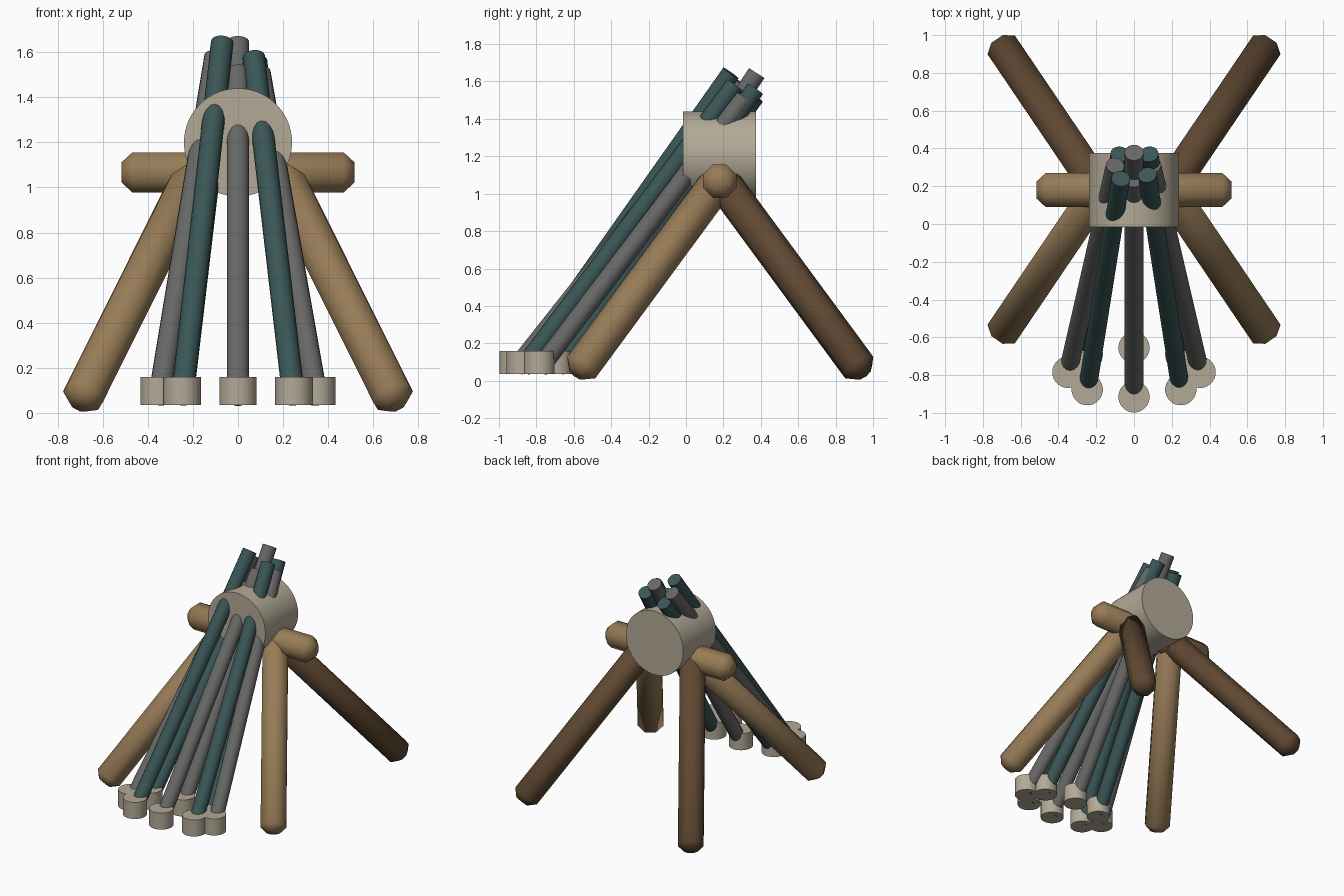
import bpy
import bmesh
import math
from mathutils import Vector, Matrix

old = bpy.data.objects.get("Cube")
if old:
    bpy.data.objects.remove(old, do_unlink=True)


def material(name, rgb):
    m = bpy.data.materials.new(name)
    m.use_nodes = True
    color = (*rgb, 1.0)
    m.diffuse_color = color
    bsdf = next(n for n in m.node_tree.nodes if n.type == 'BSDF_PRINCIPLED')
    bsdf.inputs["Base Color"].default_value = color
    bsdf.inputs["Roughness"].default_value = 0.8
    return m


STONE = material("pale stone", (0.45, 0.40, 0.31))
TAN = material("tan wood", (0.31, 0.20, 0.095))
BROWN = material("dark brown wood", (0.115, 0.065, 0.032))
TEAL = material("dark teal", (0.042, 0.092, 0.092))
GRAY = material("gray metal", (0.135, 0.137, 0.133))


def pole(name, start, end, radius, sides, mat, chamfer=0.0, smooth=30):
    """Closed cylinder between two points, optionally with chamfered ends."""
    start, end = Vector(start), Vector(end)
    axis = end - start
    length = axis.length
    rings = [(0, radius), (length, radius)]
    if chamfer:
        rings = [(0, radius - chamfer), (chamfer, radius),
                 (length - chamfer, radius), (length, radius - chamfer)]
    bm = bmesh.new()
    loops = []
    for z, r in rings:
        angles = [math.tau * (i + 0.5) / sides for i in range(sides)]
        loops.append([bm.verts.new((r * math.cos(a), r * math.sin(a), z)) for a in angles])
    for low, high in zip(loops, loops[1:]):
        for i in range(sides):
            j = (i + 1) % sides
            bm.faces.new((low[i], low[j], high[j], high[i]))
    bm.faces.new(loops[0][::-1])
    bm.faces.new(loops[-1])
    turn = axis.to_track_quat('Z', 'Y').to_matrix().to_4x4()
    bm.transform(Matrix.Translation(start) @ turn)
    mesh = bpy.data.meshes.new(name)
    bm.to_mesh(mesh)
    bm.free()
    mesh.materials.append(mat)
    obj = bpy.data.objects.new(name, mesh)
    bpy.context.collection.objects.link(obj)
    bpy.ops.object.select_all(action='DESELECT')
    obj.select_set(True)
    bpy.context.view_layer.objects.active = obj
    bpy.ops.object.shade_smooth_by_angle(angle=math.radians(smooth))
    return obj


# Drum and the crossbar through it
pole("drum", (0, -0.015, 1.2), (0, 0.375, 1.2), 0.24, 48, STONE)
pole("crossbar", (-0.517, 0.18, 1.067), (0.517, 0.18, 1.067), 0.096, 8, TAN, 0.048, 50)

# Four splayed legs
for side, x in (("right", -1), ("left", 1)):
    for place, y, mat in (("front", -1, TAN), ("back", 1, BROWN)):
        pole(f"{place}_{side}_leg", (x * 0.185, 0.183, 1.08),
             (x * 0.705, 0.183 + y * 0.768, 0.037), 0.095, 8, mat, 0.046, 50)

# Eight leaning rods, each standing in a round foot; listed by upper end
rod_tops = [
    (0.095, 0.31, 1.51), (0.08, 0.37, 1.56), (0, 0.378, 1.645), (-0.075, 0.37, 1.52),
    (-0.1, 0.31, 1.58), (-0.07, 0.24, 1.645), (0, 0.235, 1.515), (0.07, 0.26, 1.58),
]
for i, top in enumerate(rod_tops):
    a = math.tau * i / len(rod_tops)
    x, y = 0.35 * math.cos(a), -0.785 + 0.13 * math.sin(a)
    pole(f"foot_{i + 1}", (x, y, 0.035), (x, y, 0.16), 0.083, 24, STONE)
    pole(f"rod_{i + 1}", (x, y, 0.062), top, 0.05, 16, TEAL if i % 2 else GRAY)
